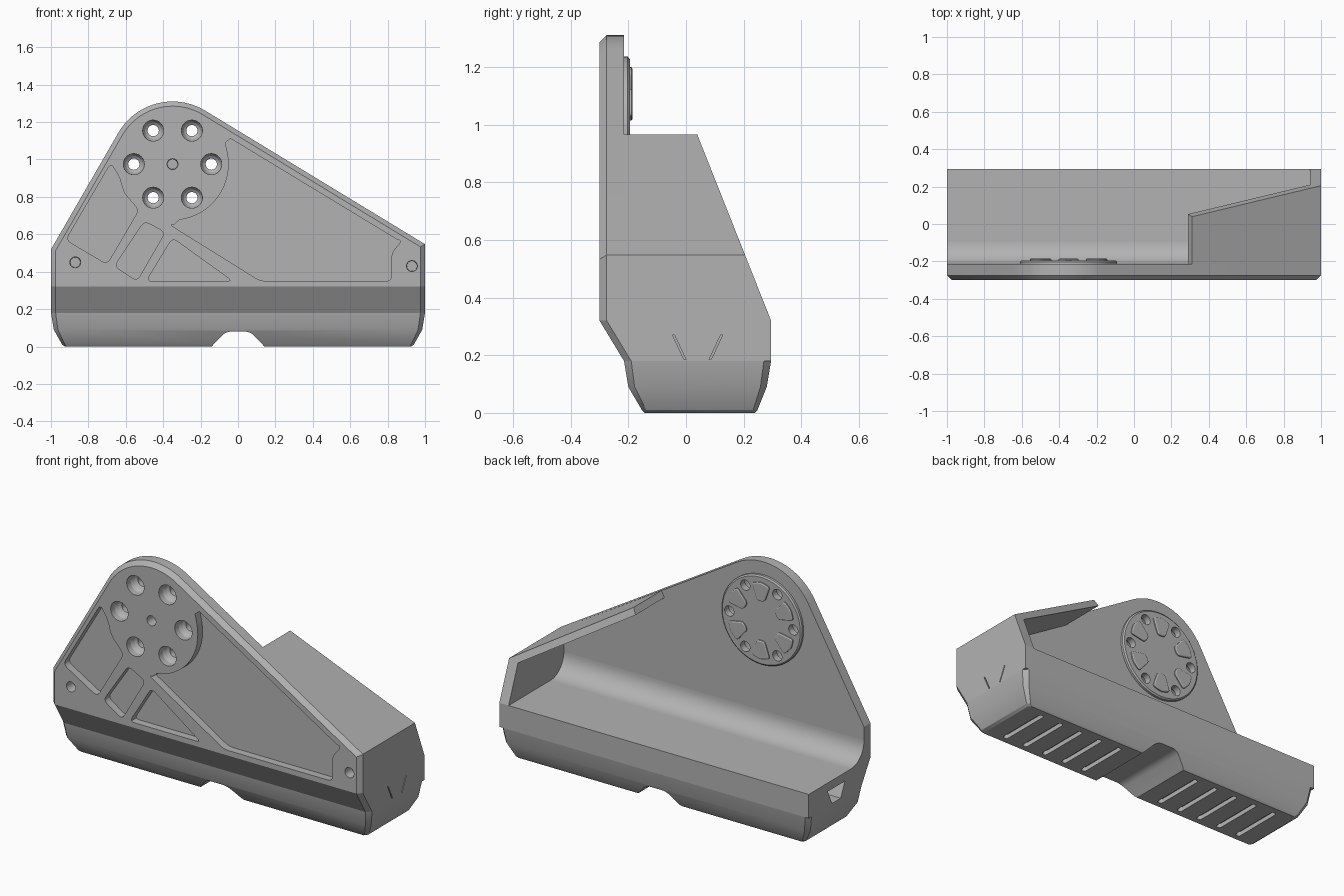
import bpy, bmesh
from math import cos, sin, radians, pi
from mathutils import Vector

if "Cube" in bpy.data.objects:
    bpy.data.objects.remove(bpy.data.objects["Cube"])

grey = bpy.data.materials.new("mid grey")
grey.use_nodes = True
colour = (0.45, 0.45, 0.45, 1)
grey.diffuse_color = colour
grey.node_tree.nodes["Principled BSDF"].inputs["Base Color"].default_value = colour

HUB = Vector((-0.35, 0.975))      # centre of the bolt circle in x, z
BOLT_R = 0.207


def loft(bm, rings):
    """Skin a stack of matching rings and close both ends."""
    loops = [[bm.verts.new(p) for p in ring] for ring in rings]
    n = len(loops[0])
    for a, b in zip(loops, loops[1:]):
        for i in range(n):
            j = (i + 1) % n
            bm.faces.new((a[i], a[j], b[j], b[i]))
    bm.faces.new(loops[0])
    bm.faces.new(loops[-1])


def finish(bm, name):
    bmesh.ops.recalc_face_normals(bm, faces=bm.faces)
    mesh = bpy.data.meshes.new(name)
    bm.to_mesh(mesh)
    bm.free()
    obj = bpy.data.objects.new(name, mesh)
    bpy.context.collection.objects.link(obj)
    mesh.materials.append(grey)
    return obj


def part(name, rings):
    bm = bmesh.new()
    loft(bm, rings)
    return finish(bm, name)


def carve(obj, stacks):
    """Cut a list of ring stacks out of an object."""
    bm = bmesh.new()
    for rings in stacks:
        loft(bm, rings)
    cutter = finish(bm, "cutter")
    cutter.hide_render = True
    mod = obj.modifiers.new("cut", 'BOOLEAN')
    mod.operation, mod.solver, mod.object = 'DIFFERENCE', 'EXACT', cutter
    deps = bpy.context.evaluated_depsgraph_get()
    mesh = bpy.data.meshes.new_from_object(obj.evaluated_get(deps))
    obj.modifiers.clear()
    obj.data = mesh
    bpy.data.objects.remove(cutter)


def slice_off(obj, point, normal):
    """Remove everything on the normal side of a plane and cap the cut."""
    bm = bmesh.new()
    bm.from_mesh(obj.data)
    cut = bmesh.ops.bisect_plane(bm, geom=bm.verts[:] + bm.edges[:] + bm.faces[:],
                                 plane_co=point, plane_no=normal, clear_outer=True)
    edges = [e for e in cut["geom_cut"] if isinstance(e, bmesh.types.BMEdge)]
    bmesh.ops.edgeloop_fill(bm, edges=edges)
    bmesh.ops.recalc_face_normals(bm, faces=bm.faces)
    bm.to_mesh(obj.data)
    bm.free()


def along_x(pts, *xs):
    return [[(x, a, b) for a, b in pts] for x in xs]


def along_y(pts, *ys):
    return [[(a, y, b) for a, b in pts] for y in ys]


def along_z(pts, *zs):
    return [[(a, b, z) for a, b in pts] for z in zs]


def arc(centre, r, start, end, n):
    angles = [radians(start + (end - start) * i / n) for i in range(n + 1)]
    return [(centre[0] + r * cos(a), centre[1] + r * sin(a)) for a in angles]


def lathe(centre, steps, n=32):
    """Round stack along y from (y, radius) steps."""
    return [along_y(arc(centre, r, 0, 360, n)[:-1], y)[0] for y, r in steps]


def rounded(pts, r=0.03, n=4):
    """Round the corners of a polygon."""
    pts = [Vector(p) for p in pts]
    out = []
    for i, p in enumerate(pts):
        ends = []
        for q in (pts[i - 1], pts[(i + 1) % len(pts)]):
            d = q - p
            ends.append(p + d.normalized() * min(r, d.length * 0.45))
        for k in range(n + 1):
            t = k / n
            out.append(tuple(ends[0] * (1 - t) ** 2 + p * 2 * t * (1 - t) + ends[1] * t * t))
    return out


def inset(pts, d):
    """Mitred inward offset of a counter-clockwise polygon."""
    pts = [Vector(p) for p in pts]
    out = []
    for i, p in enumerate(pts):
        a = (p - pts[i - 1]).normalized()
        b = (pts[(i + 1) % len(pts)] - p).normalized()
        na, nb = Vector((-a.y, a.x)), Vector((-b.y, b.x))
        out.append(tuple(p + (na + nb) * d / (1 + na.dot(nb))))
    return out


def plan(z, x, y0, y1, c):
    """Rectangle with four chamfered corners."""
    return along_z([(-x + c, y0), (x - c, y0), (x, y0 + c), (x, y1 - c),
                    (x - c, y1), (-x + c, y1), (-x, y1 - c), (-x, y0 + c)], z)[0]


# Lower body with tapered foot, central notch and vent slots
foot = part("lower_body", [plan(0, 0.925, -0.143, 0.238, 0.012),
                           plan(0.01, 0.94, -0.153, 0.248, 0.015),
                           plan(0.09, 0.985, -0.2, 0.28, 0.022),
                           plan(0.18, 1, -0.215, 0.295, 0.025)])
notch = rounded([(-0.17, -0.03), (0.17, -0.03), (0.065, 0.08), (-0.065, 0.08)])
slots = []
for side in (-1, 1):
    for i in range(5):
        x = side * (0.265 + 0.135 * i)
        shape = rounded([(x - 0.015, -0.11), (x + 0.015, -0.11),
                         (x + 0.015, 0.2), (x - 0.015, 0.2)], 0.015)
        slots.append(along_z(shape, -0.05, 0.025))
carve(foot, [along_y(notch, -0.5, 0.5)] + slots)

# Flared band carrying the tray floor, with a dovetail socket and slits
band = part("tray_band", [
    [(-1 + 0.025, y, z), (1 - 0.025, y, z), (1, y + 0.025, z),
     (1, 0.295, z), (-1, 0.295, z), (-1, y + 0.025, z)]
    for z, y in ((0.18, -0.215), (0.32, -0.3))])
socket = along_x([(0, 0.185), (0.08, 0.185), (0.12, 0.27), (-0.04, 0.27)], -1.1, -0.9)
slits = [along_x([(0.04 + s * 0.04, 0.185), (0.04 + s * 0.047, 0.185),
                  (0.04 + s * 0.087, 0.27), (0.04 + s * 0.08, 0.27)], 0.98, 1.1)
         for s in (-1, 1)]
carve(band, [socket] + slits)

# Upright plate with chamfered front rim
outline = [(-1, 0.2), (1, 0.2), (1, 0.547)] + arc(HUB, 0.335, 58.8, 150, 20) + [(-1, 0.519)]
plate = part("upright_plate", along_y(inset(outline, 0.025), -0.3)
             + along_y(outline, -0.275, -0.215))
slice_off(plate, (0, 0, 0.32), (0, 0, -1))

# Shallow pockets in the plate
pockets = [
    [(-0.92, 0.57), (-0.68, 0.98), (-0.635, 0.91), (-0.61, 0.82), (-0.53, 0.73), (-0.7, 0.44)],
    [(-0.5, 0.67), (-0.39, 0.61), (-0.54, 0.35), (-0.66, 0.43)],
    [(-0.35, 0.58), (-0.03, 0.35), (-0.49, 0.35)],
]
shapes = [rounded(p) for p in pockets]
shapes.append(rounded([(0.88, 0.57), (0.82, 0.5), (0.82, 0.35), (0.12, 0.35), (-0.37, 0.655)])
              + arc(HUB, 0.3, -83, 12, 16) + [(-0.068, 1.09), (-0.04, 1.112)])
recesses = [along_y(s, -0.35, -0.255) for s in shapes]

# Counterbored bolt holes, centre hole and corner screw holes
bolts = [(HUB.x + BOLT_R * cos(k * pi / 3), HUB.y + BOLT_R * sin(k * pi / 3)) for k in range(6)]
bolt_holes = [lathe(c, [(-0.35, 0.058), (-0.265, 0.055), (-0.245, 0.044),
                        (-0.235, 0.03), (-0.1, 0.03)]) for c in bolts]
screw_holes = [lathe(c, [(-0.35, 0.031), (-0.24, 0.027)])
               for c in (tuple(HUB), (-0.87, 0.45), (0.93, 0.43))]
carve(plate, recesses + bolt_holes + screw_holes)

# Round mounting disc on the back of the plate
disc = part("mounting_disc", lathe(HUB, [(-0.22, 0.26), (-0.202, 0.26), (-0.195, 0.252)], 64))
carve(disc, bolt_holes)

# Raised pads between the bolt holes
for k in range(6):
    a = radians(30 + 60 * k)

    def spin(pts):
        return [(HUB.x + r * cos(a) - t * sin(a), HUB.y + r * sin(a) + t * cos(a)) for r, t in pts]
    pad = rounded([(0.115, -0.025), (0.21, -0.058), (0.226, 0), (0.21, 0.058), (0.115, 0.025)], 0.018)
    part("disc_pad", along_y(spin(pad), -0.2, -0.189) + along_y(spin(inset(pad, 0.006)), -0.185))

# Curved transition from plate to tray floor
part("tray_fillet", along_x([(-0.215, 0.32)] + arc((-0.095, 0.44), 0.12, 180, 270, 12), -1, 1))

# Sloping hood and end wall, trimmed by a slanted plane at the back
hood = part("end_hood", along_y([(0.31, 0.965), (0.29, 0.93), (0.94, 0.536), (0.94, 0.32),
                                 (1, 0.32), (1, 0.547)], -0.215, 0.4))
slice_off(hood, (0, 0.295, 0.32), (0, 0.643, 0.255))

# Smooth curved walls, keep hard edges
bpy.ops.object.select_all(action='DESELECT')
for obj in bpy.context.collection.objects:
    if obj.type == 'MESH' and grey.name in obj.data.materials:
        obj.select_set(True)
        bpy.context.view_layer.objects.active = obj
bpy.ops.object.shade_smooth_by_angle(angle=radians(25))
